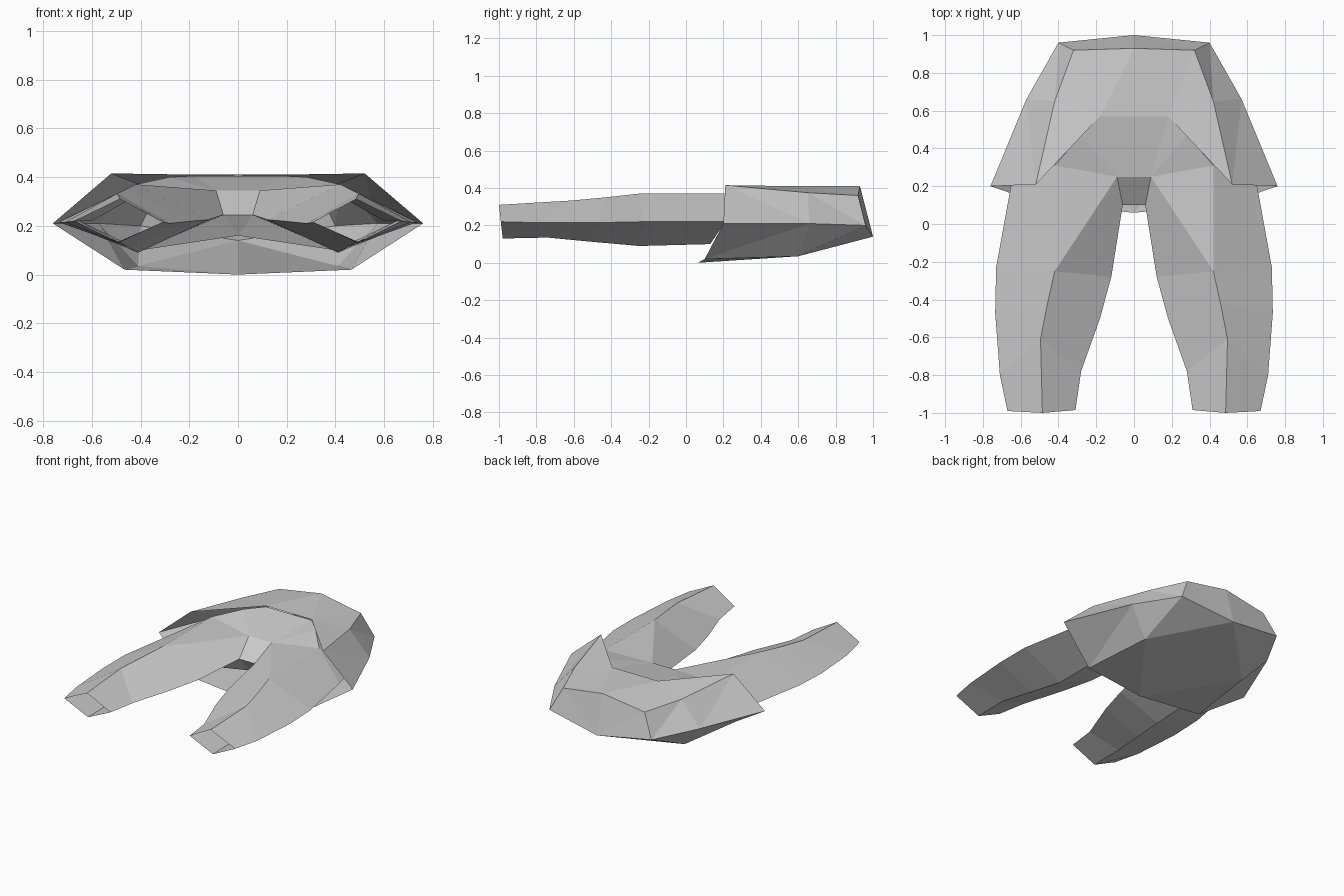
import bpy
import bmesh

cube = bpy.data.objects.get("Cube")
if cube:
    bpy.data.objects.remove(cube, do_unlink=True)

grey = bpy.data.materials.new("plain_grey")
grey.use_nodes = True
COL = (0.6, 0.6, 0.6, 1.0)
grey.diffuse_color = COL
grey.node_tree.nodes["Principled BSDF"].inputs["Base Color"].default_value = COL


def half_part(name, points, faces):
    """Flat-faced part from named points on the +x side, mirrored over x = 0."""
    bm = bmesh.new()
    verts = {k: bm.verts.new(p) for k, p in points.items()}
    for f in faces:
        bm.faces.new([verts[k] for k in f.split()])
    bmesh.ops.recalc_face_normals(bm, faces=bm.faces)
    # make the normals point outwards: the highest face must look up
    bm.normal_update()
    top = max(bm.faces, key=lambda f: f.calc_center_median().z)
    if top.normal.z < 0:
        bmesh.ops.reverse_faces(bm, faces=bm.faces)
    mesh = bpy.data.meshes.new(name)
    bm.to_mesh(mesh)
    bm.free()
    mesh.materials.append(grey)
    ob = bpy.data.objects.new(name, mesh)
    bpy.context.collection.objects.link(ob)
    mirror = ob.modifiers.new("mirror", 'MIRROR')
    mirror.use_clip = True
    mirror.merge_threshold = 0.002
    return ob


# Hip shell: open at the front, with a notched roof
shell = {
    # roof
    "notch_mid": (0, .57, .41), "notch": (.18, .57, .41), "wing": (.52, .21, .415),
    "roof_side": (.42, .65, .375), "roof_corner": (.32, .92, .36), "roof_back": (0, .93, .41),
    # widest line
    "tip": (.76, .20, .21), "side": (.57, .66, .21), "corner": (.40, .96, .20),
    "back": (0, 1.0, .14),
    # underside
    "belly": (.41, .60, .035), "lip": (.465, .10, .02), "lip_mid": (0, .06, 0),
}
half_part("hip_shell", shell, [
    "notch_mid notch roof_back",
    "notch roof_corner roof_back",
    "notch roof_side roof_corner",
    "notch wing roof_side",
    "wing tip side", "wing side roof_side",
    "roof_side side corner", "roof_side corner roof_corner",
    "roof_corner corner back", "roof_corner back roof_back",
    "corner belly back", "corner side belly",
    "side tip lip", "side lip belly",
    "lip lip_mid belly", "belly lip_mid back",
])

# Legs: four-sided open tubes; each ring is outer, top, inner, bottom
rings = [
    [(.67, -.99, .22), (.485, -1.0, .31), (.31, -.985, .215), (.49, -.98, .13)],
    [(.71, -.80, .215), (.495, -.61, .333), (.28, -.78, .21), (.49, -.74, .135)],
    [(.735, -.47, .215), (.46, -.43, .35), (.18, -.50, .22), (.45, -.50, .112)],
    [(.73, -.23, .22), (.42, -.25, .37), (.12, -.28, .225), (.41, -.25, .09)],
    [(.65, .21, .22), (.42, .31, .37), (.06, .10, .245), (.40, .13, .10)],
]
pts = {f"{s}{i}": p for i, ring in enumerate(rings) for s, p in zip("otib", ring)}
faces = []
for i in range(len(rings) - 1):
    for a, b in ("ot", "ti", "ib", "bo"):
        if i == 3 and a + b == "ti":
            continue
        faces.append(f"{a}{i} {b}{i} {b}{i+1} {a}{i+1}")

# Crotch panels joining both legs, and the ends hidden under the shell
pts.update({
    "hip": (.09, .25, .345), "hip_mid": (0, .25, .345),
    "seam": (.28, .47, .40), "waist": (.18, .57, .405), "waist_mid": (0, .57, .405),
    "fork_mid": (0, .10, .245), "under_mid": (0, .15, .16),
    "end": (.60, .42, .22),
})
faces += [
    "t3 hip t4", "t3 i3 i4 hip", "hip seam t4",
    "hip waist seam", "hip hip_mid waist_mid waist",
    "i4 fork_mid hip_mid hip",
    "i4 b4 under_mid", "i4 under_mid fork_mid",
    "o4 t4 end", "t4 seam end",
]
half_part("legs", pts, faces)
